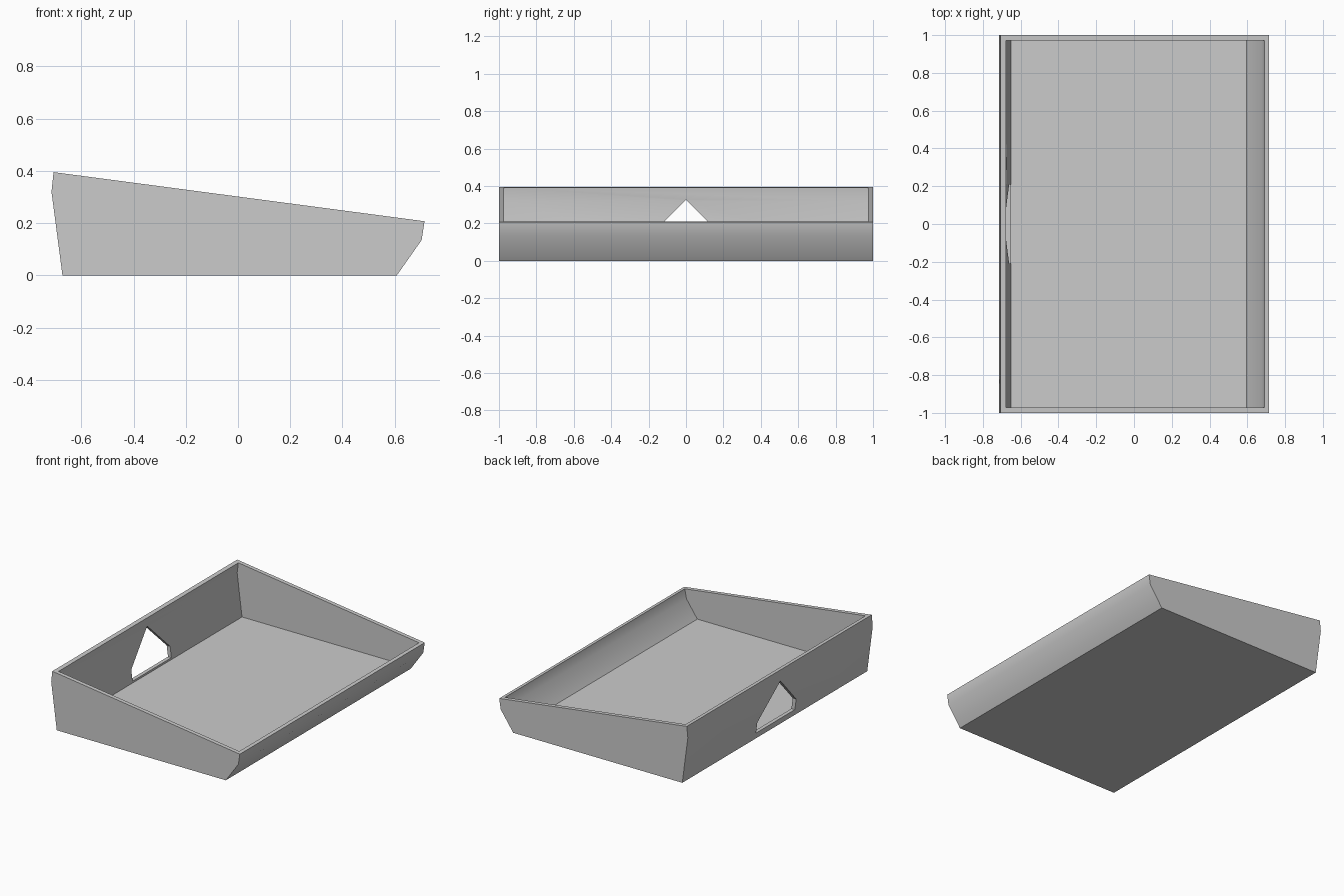
import bpy
import bmesh
import math
from mathutils import Vector

default = bpy.data.objects.get("Cube")
if default:
    bpy.data.objects.remove(default, do_unlink=True)

grey = bpy.data.materials.new("plain grey")
grey.use_nodes = True
colour = (0.6, 0.6, 0.6, 1.0)
grey.diffuse_color = colour
grey.node_tree.nodes["Principled BSDF"].inputs["Base Color"].default_value = colour


def prism(name, outline, sweep):
    """Extrude a closed outline of 3D points along the sweep vector."""
    bm = bmesh.new()
    face = bm.faces.new([bm.verts.new(p) for p in outline])
    swept = bmesh.ops.extrude_face_region(bm, geom=[face])["geom"]
    verts = [g for g in swept if isinstance(g, bmesh.types.BMVert)]
    bmesh.ops.translate(bm, verts=verts, vec=Vector(sweep))
    bmesh.ops.recalc_face_normals(bm, faces=bm.faces)
    mesh = bpy.data.meshes.new(name)
    bm.to_mesh(mesh)
    bm.free()
    mesh.materials.append(grey)
    obj = bpy.data.objects.new(name, mesh)
    bpy.context.collection.objects.link(obj)
    return obj


def along_y(name, profile, half):
    return prism(name, [(x, -half, z) for x, z in profile], (0, 2 * half, 0))


def cut(target, cutter):
    """Subtract the cutter from the target and discard it."""
    cutter.hide_render = True
    mod = target.modifiers.new("cut", 'BOOLEAN')
    mod.operation = 'DIFFERENCE'
    mod.solver = 'EXACT'
    mod.object = cutter
    bpy.context.view_layer.objects.active = target
    bpy.ops.object.modifier_apply(modifier=mod.name)
    bpy.data.objects.remove(cutter, do_unlink=True)


# Tray body: sloping side outline swept across the width
tray = along_y("tray", [(-0.672, 0), (0.608, 0), (0.703, 0.135), (0.714, 0.207),
                        (-0.706, 0.395), (-0.714, 0.32)], 1.0)

# Hollow interior, continued above the slanted rim
cut(tray, along_y("cavity", [(-0.65, 0.028), (0.595, 0.028), (0.677, 0.145),
                             (0.69, 0.21), (0.70, 0.275), (-0.664, 0.5),
                             (-0.687, 0.32)], 0.972))

# Gabled opening through the tall wall
gable = [(-0.21, 0.04), (0.21, 0.04), (0.21, 0.115), (0, 0.327), (-0.21, 0.115)]
cut(tray, prism("opening", [(-0.8, y, z) for y, z in gable], (0.25, 0, 0)))

# Soft bends along the long walls, crisp corners elsewhere
bpy.ops.object.select_all(action='DESELECT')
tray.select_set(True)
bpy.context.view_layer.objects.active = tray
bpy.ops.object.shade_smooth_by_angle(angle=math.radians(30))
